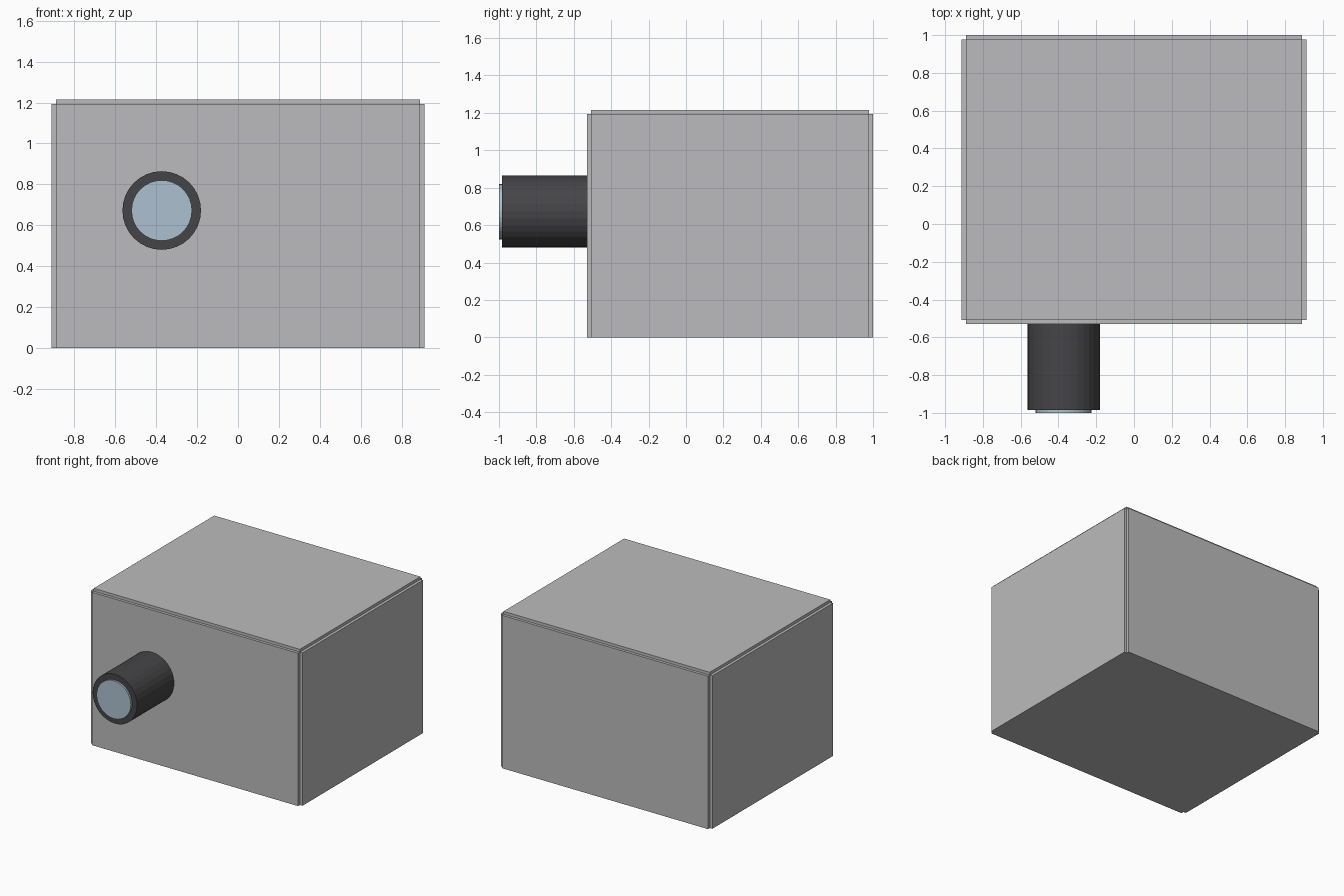
import bpy, bmesh, math
from mathutils import Matrix, Vector

if "Cube" in bpy.data.objects:
    bpy.data.objects.remove(bpy.data.objects["Cube"])


def material(name, rgb):
    m = bpy.data.materials.new(name)
    m.diffuse_color = (*rgb, 1)
    m.use_nodes = True
    m.node_tree.nodes["Principled BSDF"].inputs["Base Color"].default_value = m.diffuse_color
    return m


grey = material("light grey", (0.50, 0.50, 0.51))
black = material("charcoal", (0.06, 0.06, 0.064))
glass = material("pale blue glass", (0.42, 0.53, 0.63))


def add_object(name, bm, mat):
    bmesh.ops.recalc_face_normals(bm, faces=bm.faces)
    mesh = bpy.data.meshes.new(name)
    bm.to_mesh(mesh)
    bm.free()
    mesh.materials.append(mat)
    obj = bpy.data.objects.new(name, mesh)
    bpy.context.collection.objects.link(obj)
    return obj


# Housing: a box whose faces, except the bottom, are raised as thin panels
PANEL = 0.022
lo, hi = Vector((-0.89, -0.508, 0)), Vector((0.89, 0.978, 1.193))
bm = bmesh.new()
bmesh.ops.create_cube(bm, size=1)
size, mid = hi - lo, (hi + lo) / 2
for v in bm.verts:
    v.co = Vector(v.co[i] * size[i] + mid[i] for i in range(3))
bm.normal_update()
raised = [f for f in bm.faces if f.normal.z > -0.5]
for face in bmesh.ops.extrude_discrete_faces(bm, faces=raised)["faces"]:
    face.normal_update()
    bmesh.ops.translate(bm, verts=face.verts, vec=face.normal * PANEL)
add_object("housing", bm, grey)


# Lens barrel and glass, both lying along y
def barrel(name, radius, y0, y1, sides, mat):
    bm = bmesh.new()
    place = Matrix.Translation((-0.373, (y0 + y1) / 2, 0.672)) @ Matrix.Rotation(math.pi / 2, 4, "X")
    bmesh.ops.create_cone(bm, cap_ends=True, segments=sides, radius1=radius,
                          radius2=radius, depth=y1 - y0, matrix=place)
    return add_object(name, bm, mat)


barrel("lens_barrel", 0.192, -0.985, -0.53, 32, black)
barrel("lens_glass", 0.148, -1.0, -0.985, 32, glass)
